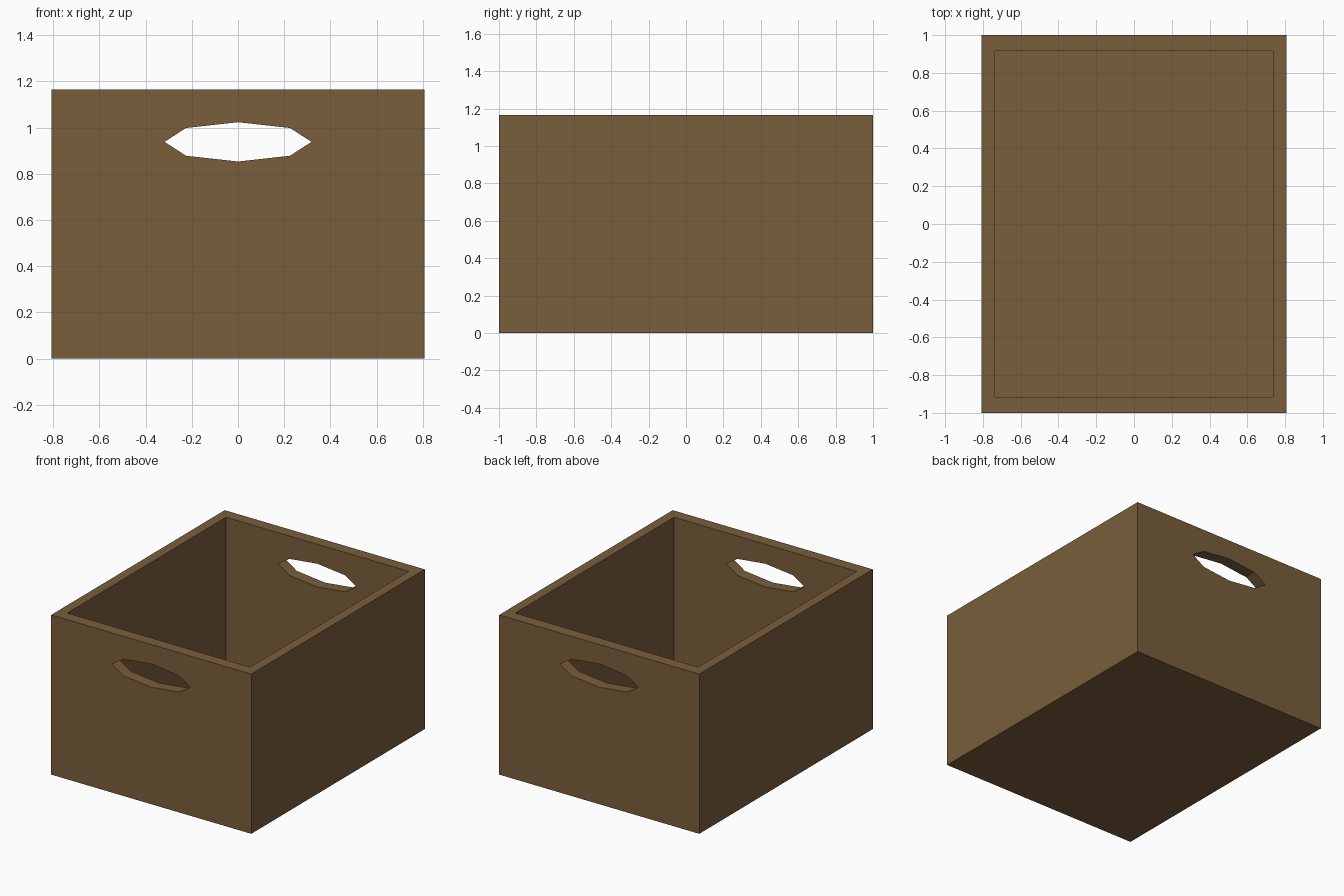
import bpy, bmesh
from math import pi
from mathutils import Matrix, Vector

WIDTH, LENGTH, HEIGHT = 1.615, 2.0, 1.165
SIDE_WALL, END_WALL, FLOOR = 0.07, 0.085, 0.08

if "Cube" in bpy.data.objects:
    bpy.data.objects.remove(bpy.data.objects["Cube"])

# Brown wood
wood = bpy.data.materials.new("brown_wood")
wood.use_nodes = True
wood.diffuse_color = (0.195, 0.112, 0.045, 1)
wood.node_tree.nodes["Principled BSDF"].inputs["Base Color"].default_value = wood.diffuse_color


def make_object(name, bm):
    mesh = bpy.data.meshes.new(name)
    bmesh.ops.recalc_face_normals(bm, faces=bm.faces)
    bm.to_mesh(mesh)
    bm.free()
    mesh.materials.append(wood)
    obj = bpy.data.objects.new(name, mesh)
    bpy.context.collection.objects.link(obj)
    return obj


def add_block(name, size, bottom):
    bm = bmesh.new()
    bmesh.ops.create_cube(bm, size=1)
    bmesh.ops.scale(bm, vec=size, verts=bm.verts)
    bmesh.ops.translate(bm, vec=(0, 0, bottom + size[2] / 2), verts=bm.verts)
    return make_object(name, bm)


def cut(target, cutter):
    mod = target.modifiers.new("cut", 'BOOLEAN')
    mod.operation = 'DIFFERENCE'
    mod.solver = 'EXACT'
    mod.object = cutter
    bpy.context.view_layer.objects.active = target
    bpy.ops.object.modifier_apply(modifier=mod.name)
    bpy.data.objects.remove(cutter)


# Solid box body, hollowed out from the top
crate = add_block("crate", (WIDTH, LENGTH, HEIGHT), 0)
hollow = add_block("hollow_cutter",
                   (WIDTH - 2 * SIDE_WALL, LENGTH - 2 * END_WALL, HEIGHT), FLOOR)
hollow.hide_render = True
cut(crate, hollow)

# Eight-sided hand holes through both end walls
bm = bmesh.new()
bmesh.ops.create_cone(bm, cap_ends=True, segments=8, radius1=1, radius2=1, depth=3,
                      matrix=Matrix.Rotation(pi / 2, 4, 'X'))
bmesh.ops.scale(bm, vec=(0.318, 1, 0.085), verts=bm.verts)
bmesh.ops.translate(bm, vec=Vector((0, 0, 0.938)), verts=bm.verts)
handle = make_object("handle_cutter", bm)
handle.hide_render = True
cut(crate, handle)
